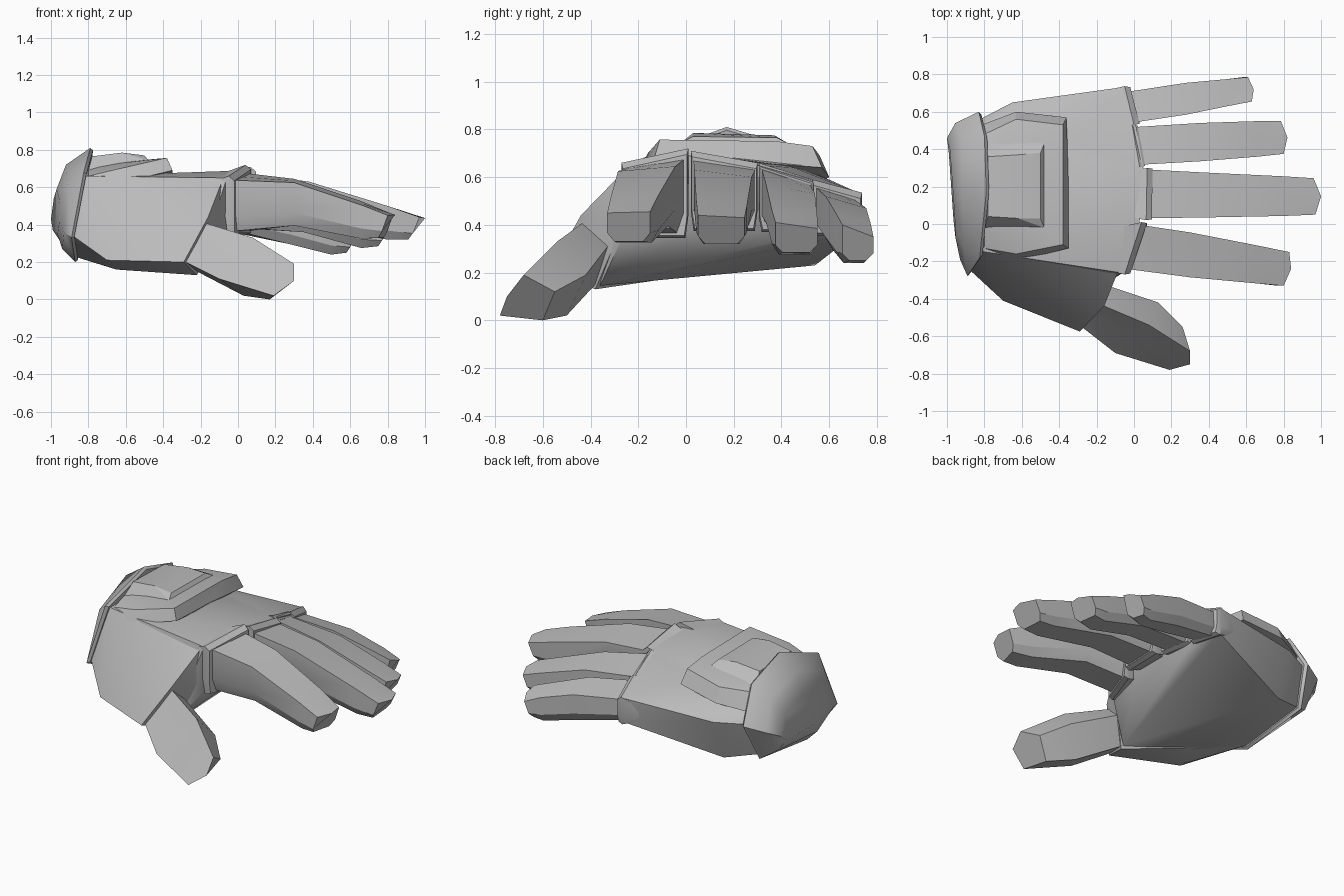
import bpy, bmesh, math

grey = bpy.data.materials.new("light_grey")
grey.diffuse_color = (0.5, 0.5, 0.5, 1)


def finish(bm, name, angle=30):
    bmesh.ops.recalc_face_normals(bm, faces=bm.faces)
    mesh = bpy.data.meshes.new(name)
    bm.to_mesh(mesh)
    bm.free()
    mesh.materials.append(grey)
    ob = bpy.data.objects.new(name, mesh)
    bpy.context.collection.objects.link(ob)
    bpy.ops.object.select_all(action='DESELECT')
    bpy.context.view_layer.objects.active = ob
    ob.select_set(True)
    bpy.ops.object.shade_smooth_by_angle(angle=math.radians(angle))
    return ob


def hull(name, points, angle=30):
    bm = bmesh.new()
    for p in points:
        bm.verts.new(p)
    bmesh.ops.convex_hull(bm, input=bm.verts)
    spare = [v for v in bm.verts if not v.link_faces]
    bmesh.ops.delete(bm, geom=spare, context='VERTS')
    bmesh.ops.dissolve_limit(bm, angle_limit=math.radians(3), verts=bm.verts, edges=bm.edges)
    return finish(bm, name, angle)


def loft(name, rings, angle=25):
    bm = bmesh.new()
    rows = [[bm.verts.new(p) for p in ring] for ring in rings]
    n = len(rows[0])
    for a, b in zip(rows, rows[1:]):
        for i in range(n):
            j = (i + 1) % n
            bm.faces.new((a[i], a[j], b[j], b[i]))
    bm.faces.new(rows[0])
    bm.faces.new(rows[-1])
    return finish(bm, name, angle)


# Wrist outline, shared by the palm and the cuff
rim = [(-0.79, 0.17, 0.81), (-0.80, 0.47, 0.72), (-0.83, 0.60, 0.50), (-0.87, 0.49, 0.26),
       (-0.87, 0.0, 0.20), (-0.89, -0.28, 0.33), (-0.825, -0.18, 0.68)]


def shrink(ring, s, dx=0.0, c=(0.17, 0.48)):
    return [(x + dx, c[0] + (y - c[0]) * s, c[1] + (z - c[1]) * s) for x, y, z in ring]


# The palm stays low under the plate
wrist = [(x, y, min(z, 0.66)) for x, y, z in shrink(rim, 0.9)]

# Palm body
hull("palm", wrist + [
    (-0.65, 0.65, 0.50), (-0.65, 0.54, 0.23), (-0.60, -0.15, 0.165),
    (-0.35, 0.05, 0.675), (-0.35, 0.45, 0.64), (-0.40, -0.18, 0.62),
    (-0.06, -0.262, 0.65), (0.03, 0.01, 0.69), (0.05, 0.30, 0.65), (0.01, 0.53, 0.58),
    (-0.05, 0.733, 0.53), (-0.05, 0.72, 0.37), (0.0, 0.53, 0.37), (0.0, 0.30, 0.38),
    (0.0, 0.02, 0.37), (-0.06, -0.26, 0.36), (-0.22, -0.36, 0.145)], 40)

# Thumb mound on the front side of the palm
hull("thumb_mound", [wrist[4], wrist[5], wrist[6],
    (-0.70, -0.41, 0.21), (-0.65, -0.30, 0.16), (-0.60, -0.12, 0.168),
    (-0.16, -0.44, 0.44), (-0.29, -0.575, 0.20), (-0.22, -0.38, 0.13), (-0.15, -0.31, 0.32),
    (-0.40, -0.20, 0.61), (-0.09, -0.265, 0.62), (-0.09, -0.265, 0.40)], 40)

# Thumb: ridge, front side, lower front, underside, back
loft("thumb", [
    [(-0.18, -0.43, 0.41), (-0.23, -0.49, 0.30), (-0.28, -0.55, 0.20), (-0.22, -0.38, 0.15), (-0.17, -0.32, 0.32)],
    [(0.08, -0.54, 0.33), (-0.01, -0.61, 0.22), (-0.10, -0.69, 0.11), (0.03, -0.50, 0.02), (0.13, -0.42, 0.19)],
    [(0.30, -0.68, 0.19), (0.30, -0.75, 0.10), (0.19, -0.78, 0.02), (0.17, -0.60, 0.0), (0.26, -0.55, 0.12)]])


def section(x0, x1, y0, y1, z0, z1, zb, lean=0.0, inset=0.03, bulge=0.0):
    # Finger section; 0 is the front edge, 1 the back edge, lean pulls the bottom back
    zm = zb + (min(z0, z1) - zb) * 0.3
    return [(x0, y0, z0), ((x0 + x1) / 2 + bulge, (y0 + y1) / 2, (z0 + z1) / 2), (x1, y1, z1),
            (x1 - lean * 0.6, y1, zm), (x1 - lean, y1 - inset, zb),
            (x0 - lean, y0 + inset, zb), (x0 - lean * 0.6, y0, zm)]


# Fingers: base, middle, underside low point, slanted end face
fingers = {
    "index_finger": [(-0.08, 0.0, -0.235, 0.0, 0.64, 0.68, 0.36), (0.30, 0.30, -0.285, -0.045, 0.625, 0.645, 0.395),
                     (0.66, 0.66, -0.318, -0.115, 0.505, 0.525, 0.325),
                     (0.80, 0.83, -0.33, -0.15, 0.45, 0.455, 0.33, 0.05, 0.03, 0.025)],
    "middle_finger": [(0.0, 0.0, 0.03, 0.295, 0.68, 0.64, 0.39), (0.38, 0.38, 0.035, 0.275, 0.63, 0.60, 0.40),
                      (0.80, 0.80, 0.043, 0.255, 0.50, 0.48, 0.32),
                      (0.97, 0.96, 0.05, 0.245, 0.44, 0.43, 0.32, 0.06, 0.03, 0.035)],
    "ring_finger": [(0.0, -0.05, 0.315, 0.515, 0.64, 0.575, 0.385), (0.35, 0.35, 0.335, 0.54, 0.57, 0.53, 0.36),
                    (0.66, 0.66, 0.36, 0.55, 0.46, 0.43, 0.275),
                    (0.80, 0.785, 0.375, 0.55, 0.41, 0.385, 0.285, 0.05, 0.03, 0.028)],
    "little_finger": [(-0.02, -0.08, 0.54, 0.70, 0.56, 0.51, 0.37), (0.28, 0.28, 0.585, 0.755, 0.52, 0.47, 0.295),
                      (0.50, 0.50, 0.63, 0.775, 0.445, 0.40, 0.24),
                      (0.63, 0.61, 0.655, 0.785, 0.40, 0.35, 0.25, 0.05, 0.03, 0.02)],
}
for name, stations in fingers.items():
    loft(name, [section(*s) for s in stations])

# Raised knuckle collars around the finger bases
collars = {
    "index": (-0.02, 0.07, -0.27, 0.01, 0.66, 0.72, 0.345),
    "middle": (0.095, 0.10, 0.02, 0.30, 0.71, 0.66, 0.375),
    "ring": (0.06, 0.02, 0.305, 0.53, 0.66, 0.59, 0.37),
    "little": (0.03, -0.02, 0.53, 0.737, 0.59, 0.535, 0.355),
}
for name, (x0, x1, y0, y1, z0, z1, zb) in collars.items():
    loft(name + "_knuckle", [
        section(x0 - 0.14, x1 - 0.14, y0 + 0.025, y1 - 0.025, z0 - 0.04, z1 - 0.04, zb + 0.04, 0, 0.01),
        section(x0 - 0.03, x1 - 0.03, y0, y1, z0, z1, zb, 0, 0.012),
        section(x0, x1, y0 + 0.005, y1 - 0.005, z0 - 0.025, z1 - 0.025, zb + 0.01, 0, 0.012)])

# Cuff: inner lip, rim, domed closed end
loft("wrist_cuff", [
    shrink(rim, 0.87, 0.01), shrink(rim, 0.96, 0.015), rim,
    [(-0.92, 0.17, 0.72), (-0.92, 0.45, 0.65), (-0.955, 0.54, 0.47), (-0.95, 0.43, 0.31),
     (-0.94, 0.0, 0.27), (-0.93, -0.19, 0.36), (-0.91, -0.12, 0.61)],
    [(-0.97, 0.20, 0.59), (-0.985, 0.40, 0.54), (-1.0, 0.46, 0.43), (-0.99, 0.38, 0.37),
     (-0.965, 0.02, 0.35), (-0.955, -0.07, 0.42), (-0.955, -0.02, 0.53)]], 40)

# Armour plate on the back of the hand
hull("hand_plate", [
    (-0.84, 0.52, 0.56), (-0.63, 0.60, 0.60), (-0.36, 0.57, 0.64), (-0.35, 0.20, 0.68),
    (-0.35, -0.13, 0.69), (-0.64, -0.20, 0.62), (-0.82, -0.17, 0.59),
    (-0.82, 0.47, 0.67), (-0.63, 0.56, 0.69), (-0.38, 0.53, 0.73), (-0.38, 0.38, 0.75),
    (-0.38, -0.11, 0.757), (-0.63, -0.16, 0.70), (-0.80, -0.13, 0.66),
    (-0.80, 0.30, 0.72), (-0.80, 0.05, 0.71)], 25)

# Smaller raised pad on the plate
hull("plate_pad", [
    (-0.80, 0.44, 0.68), (-0.48, 0.43, 0.74), (-0.48, -0.02, 0.745), (-0.80, -0.02, 0.69),
    (-0.78, 0.36, 0.755), (-0.62, 0.37, 0.775), (-0.50, 0.38, 0.765), (-0.50, 0.03, 0.77),
    (-0.62, 0.03, 0.785), (-0.78, 0.04, 0.765)], 20)
